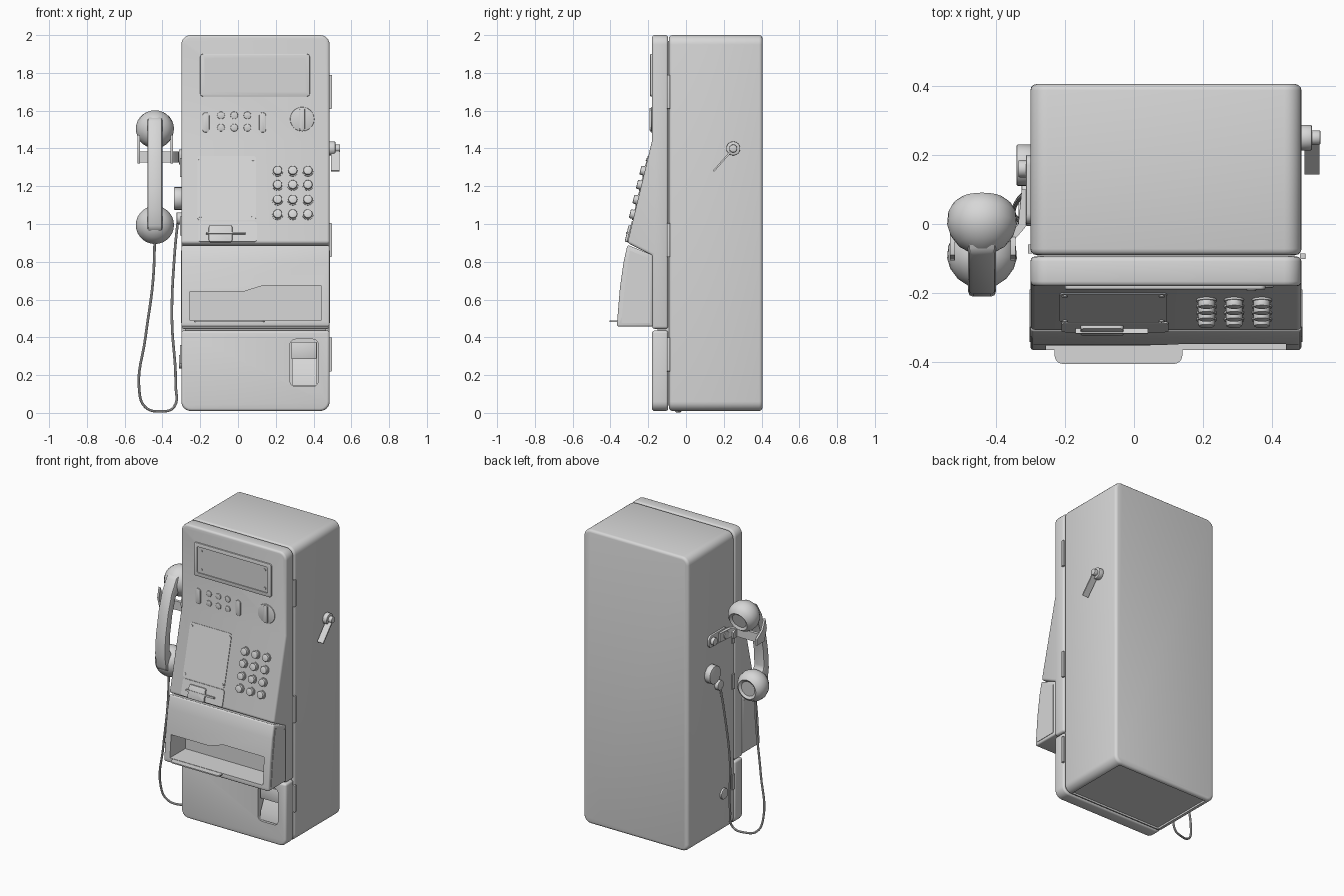
import bpy, bmesh, math
from mathutils import Matrix, Vector

if "Cube" in bpy.data.objects:
    bpy.data.objects.remove(bpy.data.objects["Cube"])

grey = bpy.data.materials.new("light grey metal")
grey.use_nodes = True
COLOR = (0.68, 0.68, 0.68, 1)
grey.diffuse_color = COLOR
grey.node_tree.nodes["Principled BSDF"].inputs["Base Color"].default_value = COLOR

LEFT, RIGHT = -0.3, 0.485
ID = Matrix.Identity(4)


def shade(mesh):
    bm = bmesh.new()
    bm.from_mesh(mesh)
    for f in bm.faces:
        f.smooth = True
        f.material_index = 0
    for e in bm.edges:
        e.smooth = len(e.link_faces) == 2 and e.calc_face_angle(0) < math.radians(35)
    bm.to_mesh(mesh)
    bm.free()
    mesh.materials.clear()
    mesh.materials.append(grey)


def make(name, bm, m=ID):
    bmesh.ops.transform(bm, matrix=m, verts=bm.verts)
    bmesh.ops.recalc_face_normals(bm, faces=bm.faces)
    mesh = bpy.data.meshes.new(name)
    bm.to_mesh(mesh)
    bm.free()
    shade(mesh)
    ob = bpy.data.objects.new(name, mesh)
    bpy.context.collection.objects.link(ob)
    return ob


def bake(ob):
    dg = bpy.context.evaluated_depsgraph_get()
    mesh = bpy.data.meshes.new_from_object(ob.evaluated_get(dg))
    ob.modifiers.clear()
    ob.data = mesh
    shade(mesh)


def bevel(ob, width, segments=3):
    mod = ob.modifiers.new("bevel", "BEVEL")
    mod.width, mod.segments = width, segments
    mod.limit_method, mod.angle_limit = "ANGLE", math.radians(35)
    mod.use_clamp_overlap = False
    bake(ob)
    return ob


def cut(ob, cutter, op="DIFFERENCE"):
    mod = ob.modifiers.new("cut", "BOOLEAN")
    mod.operation, mod.object, mod.solver = op, cutter, "EXACT"
    bake(ob)
    bpy.data.objects.remove(cutter)
    return ob


def prism(name, pts, axis, a, b, m=ID, width=0):
    """Extrude a 2D outline along x (points y,z), y (points x,z) or z (points x,y)."""
    place = {"x": lambda p, t: (t, *p), "y": lambda p, t: (p[0], t, p[1]), "z": lambda p, t: (*p, t)}[axis]
    bm = bmesh.new()
    face = bm.faces.new([bm.verts.new(place(p, a)) for p in pts])
    new = bmesh.ops.extrude_face_region(bm, geom=[face])["geom"]
    shift = Vector(place((0, 0), b - a))
    bmesh.ops.translate(bm, vec=shift, verts=[v for v in new if isinstance(v, bmesh.types.BMVert)])
    ob = make(name, bm, m)
    return bevel(ob, width, 2) if width else ob


def rrect(x0, x1, z0, z1, r, n=6):
    pts = []
    for k, (cx, cz) in enumerate([(x1 - r, z1 - r), (x0 + r, z1 - r), (x0 + r, z0 + r), (x1 - r, z0 + r)]):
        for i in range(n + 1):
            t = math.pi / 2 * (k + i / n)
            pts.append((cx + r * math.cos(t), cz + r * math.sin(t)))
    return pts


def rect(x0, x1, z0, z1):
    return [(x0, z0), (x1, z0), (x1, z1), (x0, z1)]


def disc(name, axis, u, v, r, a, b, m=ID, width=0.004, n=24):
    pts = [(u + r * math.cos(2 * math.pi * i / n), v + r * math.sin(2 * math.pi * i / n)) for i in range(n)]
    return prism(name, pts, axis, a, b, m, width)


# Cabinet with recessed underside, and a core closing the door seam
cabinet = bevel(prism("cabinet", rrect(LEFT, RIGHT, 0.01, 2, 0.05), "y", -0.09, 0.405), 0.018)
cut(cabinet, prism("base_cutter", rect(-0.25, 0.435, -0.1, 0.022), "y", -0.07, 0.38))
prism("seam_core", rect(LEFT + 0.02, RIGHT - 0.02, 0.04, 1.97), "y", -0.15, 0)

# Doors: side profile intersected with the rounded front outline
upper = [(-0.094, 2.1), (-0.18, 2.1), (-0.18, 1.44), (-0.31, 0.9), (-0.18, 0.835), (-0.18, 0.445), (-0.094, 0.445)]
lower = rect(-0.18, -0.094, -0.1, 0.436)
doors = []
for name, profile in (("upper_door", upper), ("lower_door", lower)):
    door = prism(name, profile, "x", -1, 1)
    cut(door, prism("outline", rrect(LEFT, RIGHT, 0.01, 2, 0.05), "y", -1, 1), "INTERSECT")
    doors.append(bevel(door, 0.014))

# Display with raised frame and sunken window
frame = prism("display_frame", rrect(-0.2, 0.38, 1.675, 1.9, 0.015), "y", -0.19, -0.17, width=0.004)
cut(frame, prism("window_cutter", rrect(-0.175, 0.355, 1.7, 1.875, 0.01), "y", -0.3, -0.183))
for x in (-0.145, 0.33):
    for z in (1.725, 1.85):
        disc("display_screw", "y", x, z, 0.008, -0.187, -0.18, width=0)

# Selector buttons, side slots and coin knob
for x in (-0.17, 0.13):
    prism("selector_bar", rrect(x - 0.018, x + 0.018, 1.485, 1.59, 0.016), "y", -0.187, -0.17, width=0.003)
for x in (-0.09, -0.02, 0.05):
    for z in (1.51, 1.575):
        disc("selector_button", "y", x, z, 0.02, -0.187, -0.17)
disc("coin_dial", "y", 0.34, 1.555, 0.064, -0.185, -0.17, n=40)
prism("coin_slot_plate", rrect(0.326, 0.354, 1.495, 1.615, 0.01), "y", -0.194, -0.17, width=0.003)

# Sloping panel parts, laid out flat and tilted
tilt = math.atan2(0.13, 0.54)
slope = Matrix.Translation((0, -0.18, 1.44)) @ Matrix.Rotation(-tilt, 4, "X")


def down(z):
    return (z - 1.44) / math.cos(tilt)


prism("instruction_panel", rrect(-0.215, 0.095, down(1.02), down(1.36), 0.015), "y", -0.004, 0.01, slope)
for x in (-0.2, 0.08):
    for z in (1.04, 1.34):
        disc("panel_screw", "y", x, down(z), 0.008, -0.008, 0.01, slope, 0)
for x in (0.21, 0.29, 0.37):
    for z in (1.28, 1.205, 1.127, 1.05):
        disc("key_base", "y", x, down(z), 0.029, -0.006, 0.01, slope, 0)
        disc("key", "y", x, down(z), 0.024, -0.024, 0.01, slope, 0.006)

# Card reader
prism("card_reader_plate", rrect(-0.21, 0.1, down(0.905), down(1.012), 0.015), "y", -0.005, 0.01, slope)
prism("card_mouth", rrect(-0.155, -0.03, down(0.903), down(0.99), 0.012), "y", -0.016, 0.01, slope, 0.004)
prism("card_slit", rect(-0.17, 0.04, down(0.944), down(0.954)), "y", -0.02, 0.01, slope)

# Tray hood with stepped opening
hood = [(-0.175, 0.835), (-0.31, 0.889), (-0.33, 0.8), (-0.35, 0.66), (-0.365, 0.48), (-0.365, 0.457), (-0.175, 0.457)]
tray = bevel(prism("tray", hood, "x", LEFT, RIGHT), 0.01)
mouth = [(-0.255, 0.49), (0.44, 0.49), (0.44, 0.675), (0.135, 0.675), (0.03, 0.642), (-0.255, 0.642)]
cut(tray, prism("mouth_cutter", mouth, "y", -0.6, -0.2))
cheek = [(-0.19, 0.815), (-0.298, 0.86), (-0.325, 0.66), (-0.342, 0.475), (-0.19, 0.475)]
for x in (LEFT, RIGHT):
    prism("tray_cheek", cheek, "x", x - 0.003, x + 0.003)
prism("tray_lip", rrect(-0.23, 0.14, -0.405, -0.33, 0.025), "z", 0.48, 0.488)

# Coin return pocket
cut(doors[1], prism("pocket_cutter", rrect(0.275, 0.425, 0.14, 0.39, 0.03), "y", -0.3, -0.11))
cut(bpy.data.objects["seam_core"], prism("core_cutter", rect(0.27, 0.43, 0.13, 0.4), "y", -0.3, -0.11))
prism("return_flap", rect(0.283, 0.417, 0.285, 0.375), "y", -0.165, -0.155, width=0.003)
prism("return_chute", [(-0.172, 0.145), (-0.165, 0.2), (-0.125, 0.285), (-0.105, 0.285), (-0.105, 0.145)], "x", 0.285, 0.417)

# Hinges, lock and lever
for z in (0.31, 0.915, 1.7):
    prism("hinge", rrect(0.48, 0.497, z - 0.09, z + 0.09, 0.004), "y", -0.101, -0.085)
disc("lock_base", "x", 0.25, 1.4, 0.037, 0.48, 0.515)
disc("lock_stem", "x", 0.25, 1.4, 0.021, 0.51, 0.54)
prism("lever", [(0.25, 1.405), (0.257, 1.398), (0.149, 1.277), (0.143, 1.283)], "x", 0.493, 0.537)

# Left side fittings
disc("side_cap", "x", 0.17, 1.135, 0.06, -0.34, -0.295)
disc("cord_socket", "x", 0.09, 1.03, 0.032, -0.325, -0.295)
disc("lower_lock", "x", 0.03, 0.27, 0.036, -0.313, -0.295)
for z in (0.31, 0.99, 1.3):
    prism("left_tab", rect(-0.307, -0.295, z - 0.05, z + 0.05), "y", -0.085, -0.06)

# Handset hook: wall plate, bent arm and fork
prism("hook_plate", rrect(0.0, 0.2, 1.315, 1.395, 0.03), "x", -0.313, -0.295, width=0.004)
for y in (0.04, 0.16):
    disc("hook_bolt", "x", y, 1.355, 0.025, -0.335, -0.3)
arm = [(-0.3, 0.1), (-0.325, 0.1), (-0.335, 0.0), (-0.36, -0.03), (-0.52, -0.03), (-0.52, -0.05), (-0.35, -0.05), (-0.315, -0.01)]
prism("hook_arm", arm, "z", 1.325, 1.385)
prong = [(-0.08, 1.32), (0.0, 1.32), (0.0, 1.36), (-0.06, 1.4), (-0.09, 1.47), (-0.105, 1.4)]
for x in (-0.525, -0.35):
    prism("hook_prong", prong, "x", x - 0.007, x + 0.007)

# Handset: handle and two turned cups
lean = Matrix.Translation((-0.44, -0.05, 1.25)) @ Matrix.Rotation(-0.19, 4, "X")
outer = [(0.02, 0.31), (-0.04, 0.325), (-0.09, 0.295), (-0.125, 0.2), (-0.14, 0.08)]
inner = [(-0.085, 0.06), (-0.07, 0.17), (-0.03, 0.21), (0.02, 0.22)]
outline = outer + [(y, -z) for y, z in reversed(outer)] + [(y, -z) for y, z in reversed(inner)] + inner[::1]
prism("handset_handle", outline, "x", -0.04, 0.04, lean, 0.014)
cup = [(-0.09, 0), (-0.083, 0.035), (-0.06, 0.07), (-0.03, 0.092), (0, 0.101), (0.035, 0.098),
       (0.06, 0.085), (0.075, 0.066), (0.07, 0.058), (0.064, 0.05), (0.064, 0)]
for name, z, turn in (("earpiece", 0.26, -0.12), ("mouthpiece", -0.26, 0.12)):
    bm = bmesh.new()
    verts = [bm.verts.new((r, t, 0)) for t, r in cup]
    edges = [bm.edges.new(pair) for pair in zip(verts, verts[1:])]
    bmesh.ops.spin(bm, geom=verts + edges, axis=(0, 1, 0), cent=(0, 0, 0), angle=2 * math.pi, steps=28)
    bmesh.ops.remove_doubles(bm, verts=bm.verts, dist=0.0005)
    make(name, bm, lean @ Matrix.Translation((0, 0, z)) @ Matrix.Rotation(turn, 4, "X"))

# Hanging cord
path = [(-0.44, -0.11, 0.93), (-0.45, -0.11, 0.7), (-0.49, -0.1, 0.4), (-0.523, -0.08, 0.12), (-0.49, -0.06, 0.03),
        (-0.41, -0.04, 0.008), (-0.34, -0.02, 0.03), (-0.33, 0, 0.15), (-0.35, 0.03, 0.5), (-0.335, 0.07, 0.85), (-0.317, 0.09, 1.03)]
curve = bpy.data.curves.new("cord_path", "CURVE")
curve.dimensions = "3D"
curve.bevel_depth, curve.bevel_resolution, curve.resolution_u = 0.007, 2, 6
spline = curve.splines.new("BEZIER")
spline.bezier_points.add(len(path) - 1)
for point, co in zip(spline.bezier_points, path):
    point.co = co
    point.handle_left_type = point.handle_right_type = "AUTO"
guide = bpy.data.objects.new("cord_guide", curve)
bpy.context.collection.objects.link(guide)
cord_mesh = bpy.data.meshes.new_from_object(guide.evaluated_get(bpy.context.evaluated_depsgraph_get()))
bpy.data.objects.remove(guide)
shade(cord_mesh)
bpy.context.collection.objects.link(bpy.data.objects.new("cord", cord_mesh))
